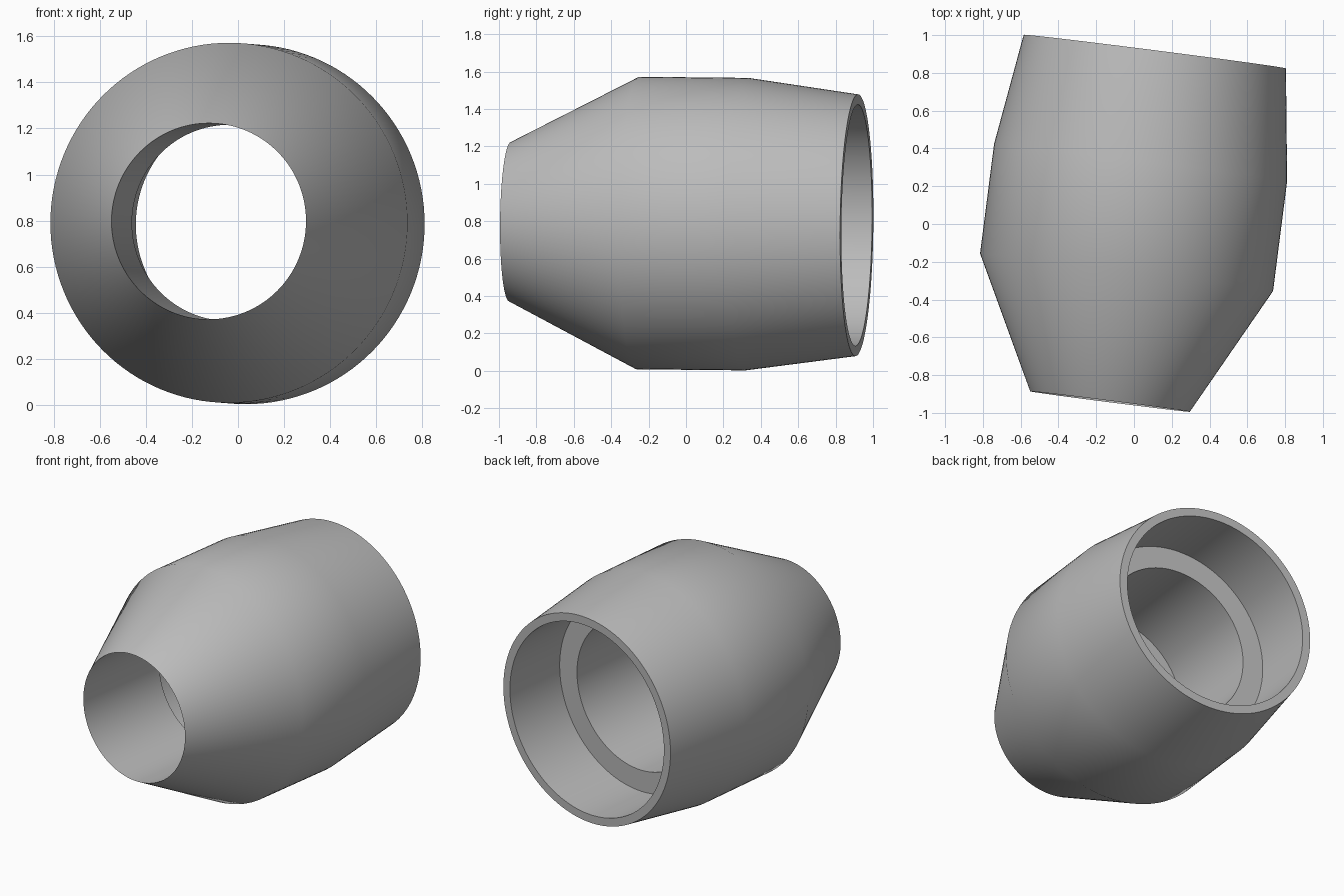
import bpy, bmesh, math
from mathutils import Vector, Matrix

if "Cube" in bpy.data.objects:
    bpy.data.objects.remove(bpy.data.objects["Cube"], do_unlink=True)

SIDES = 128

grey = bpy.data.materials.new("plain grey")
grey.use_nodes = True
grey.diffuse_color = (0.5, 0.5, 0.5, 1)
grey.node_tree.nodes["Principled BSDF"].inputs["Base Color"].default_value = grey.diffuse_color


def lathe(name, profile):
    """Spin a closed (radius, depth) profile around the local z axis."""
    bm = bmesh.new()
    verts = [bm.verts.new((r, 0, d)) for r, d in profile]
    edges = [bm.edges.new((a, b)) for a, b in zip(verts, verts[1:] + verts[:1])]
    bmesh.ops.spin(bm, geom=verts + edges, cent=(0, 0, 0), axis=(0, 0, 1),
                   angle=math.tau, steps=SIDES, use_merge=True)
    bmesh.ops.remove_doubles(bm, verts=bm.verts[:], dist=1e-5)
    bmesh.ops.recalc_face_normals(bm, faces=bm.faces[:])
    mesh = bpy.data.meshes.new(name)
    bm.to_mesh(mesh)
    bm.free()
    mesh.materials.append(grey)
    obj = bpy.data.objects.new(name, mesh)
    bpy.context.collection.objects.link(obj)
    return obj


# Outer shell from the sharp nose to the back rim, then the stepped bore
profile = [
    (0.426, 0), (0.782, 0.69), (0.782, 1.276), (0.70, 1.868),
    (0.645, 1.868), (0.645, 1.41), (0.50, 1.41), (0.50, 0.70), (0.426, 0.70),
]
sleeve = lathe("stepped_sleeve", profile)

# Lay the sleeve along its slightly skewed axis
nose = Vector((-0.127, -0.94, 0.797))
axis = Vector((0.127, 0.992, -0.010)).normalized()
turn = axis.to_track_quat('Z', 'Y').to_matrix().to_4x4()
sleeve.matrix_world = Matrix.Translation(nose) @ turn

bpy.ops.object.select_all(action='DESELECT')
sleeve.select_set(True)
bpy.context.view_layer.objects.active = sleeve
bpy.ops.object.shade_smooth_by_angle(angle=math.radians(30))
